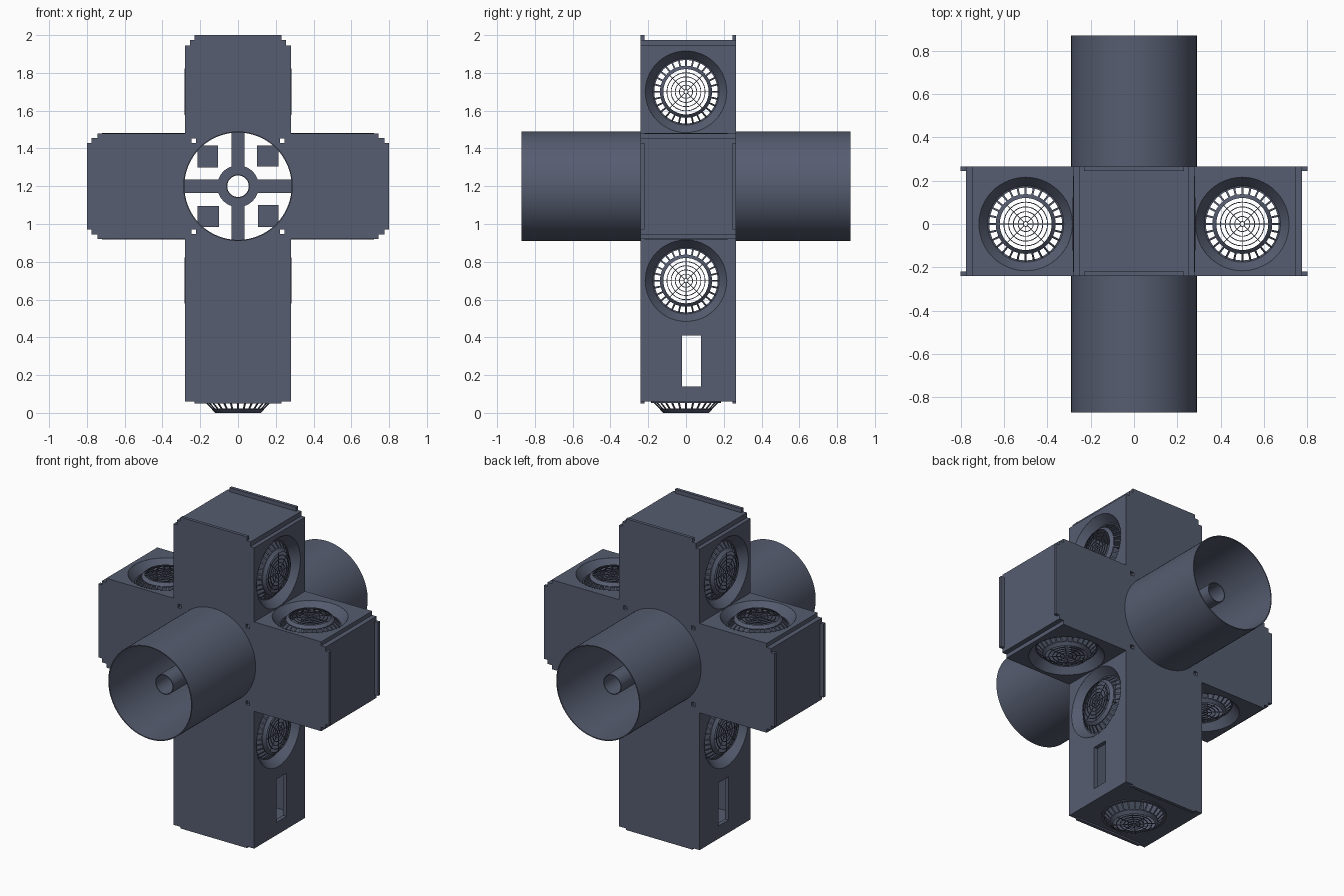
import bpy, bmesh, math
from mathutils import Matrix, Vector

cube = bpy.data.objects.get("Cube")
if cube:
    bpy.data.objects.remove(cube, do_unlink=True)

slate = bpy.data.materials.new("slate grey paint")
slate.use_nodes = True
slate.diffuse_color = (0.093, 0.109, 0.162, 1)
slate.node_tree.nodes["Principled BSDF"].inputs["Base Color"].default_value = slate.diffuse_color

CENTRE = Matrix.Translation((0, 0, 1.2))
FRONT, BACK = -0.24, 0.265      # outer faces of the two cover plates
SKIN = 0.02                     # cover plate thickness
HALF = 0.28                     # half width of an arm
WALL = 0.025


def finish(name, bm, matrix, smooth=False):
    bmesh.ops.recalc_face_normals(bm, faces=bm.faces)
    mesh = bpy.data.meshes.new(name)
    bm.to_mesh(mesh)
    bm.free()
    mesh.materials.append(slate)
    if smooth:
        mesh.shade_smooth()
        mesh.set_sharp_from_angle(angle=math.radians(30))
    return place(name, mesh, matrix)


def place(name, mesh, matrix):
    obj = bpy.data.objects.new(name, mesh)
    obj.matrix_world = matrix
    bpy.context.collection.objects.link(obj)
    return obj


def circle(radius, cx=0, cy=0, n=64):
    return [(cx + radius * math.cos(math.tau * i / n), cy + radius * math.sin(math.tau * i / n))
            for i in range(n)]


def rect(x0, x1, y0, y1):
    return [(x0, y0), (x1, y0), (x1, y1), (x0, y1)]


def sheet(name, loops, depth, matrix, smooth=False):
    """Flat outline with holes, extruded along local z."""
    bm = bmesh.new()
    edges = []
    for loop in loops:
        vs = [bm.verts.new((x, y, 0)) for x, y in loop]
        edges += [bm.edges.new((vs[i - 1], vs[i])) for i in range(len(vs))]
    bmesh.ops.triangle_fill(bm, use_beauty=True, edges=edges)
    out = bmesh.ops.extrude_face_region(bm, geom=bm.faces[:], use_keep_orig=True)
    moved = [v for v in out["geom"] if isinstance(v, bmesh.types.BMVert)]
    bmesh.ops.translate(bm, verts=moved, vec=(0, 0, depth))
    return finish(name, bm, matrix, smooth)


def box(name, x, y, z, matrix):
    return sheet(name, [rect(*x, *y)], z[1] - z[0], matrix @ Matrix.Translation((0, 0, z[0])))


def lathe(bm, profile, n=48):
    """Closed (radius, height) profile turned about local z."""
    rings = [[bm.verts.new((x, y, h)) for x, y in circle(r, n=n)] for r, h in profile]
    for k, ring in enumerate(rings):
        prev = rings[k - 1]
        for i in range(n):
            bm.faces.new((prev[i - 1], prev[i], ring[i], ring[i - 1]))


def band(bm, r0, h0, r1, h1, thick=0.006, n=48):
    lathe(bm, [(r0, h0), (r1, h1), (r1, h1 - thick), (r0, h0 - thick)], n)


def spokes(bm, count, start, end, width, thick=0.006):
    (r0, h0), (r1, h1) = start, end
    for i in range(count):
        turn = Matrix.Rotation(math.tau * i / count, 3, 'Z')
        upper, lower = [[bm.verts.new(turn @ Vector((r, s * width / 2, h - d)))
                         for r, h, s in ((r0, h0, -1), (r1, h1, -1), (r1, h1, 1), (r0, h0, 1))]
                        for d in (0, thick)]
        bm.faces.new(upper)
        bm.faces.new(lower)
        for k in range(4):
            bm.faces.new((upper[k - 1], upper[k], lower[k], lower[k - 1]))


# Fan grille: slanted bars rising to a flat wire guard
bm = bmesh.new()
band(bm, 0.185, 0, 0.168, 0)
spokes(bm, 28, (0.172, 0), (0.134, 0.038), 0.009)
band(bm, 0.138, 0.036, 0.120, 0.053)
for r in (0.100, 0.078, 0.056, 0.034, 0.010):
    band(bm, r + 0.003, 0.053, r - 0.001, 0.053, 0.004, 32)
spokes(bm, 8, (0.122, 0.053), (0.010, 0.053), 0.004, 0.004)
grille = finish("bottom_grille", bm, CENTRE @ Matrix.Rotation(math.pi, 4, 'Y')
                @ Matrix.Translation((0, 0, 1.147))).data

# Four arms: side walls, recessed dishes, grilles and end caps
SIDE = Matrix(((0, 0, 1, 0), (1, 0, 0, 0), (0, 1, 0, 0), (0, 0, 0, 1)))
inner_y = (FRONT + SKIN, BACK - SKIN)
for k, arm in enumerate(("top", "left", "bottom", "right")):
    frame = CENTRE @ Matrix.Rotation(k * math.pi / 2, 4, 'Y')
    length = 1.125 if arm == "bottom" else 0.745
    for s, side in ((1, "a"), (-1, "b")):
        label = arm + "_arm_" + side
        loops = [rect(*inner_y, HALF - WALL, length), circle(0.215, 0, 0.5)]
        if arm == "bottom":
            loops.append(rect(-0.02, 0.08, 0.79, 1.06))
        base = HALF - WALL if s > 0 else -HALF
        sheet(label + "_wall", loops, WALL, frame @ Matrix.Translation((base, 0, 0)) @ SIDE)
        mount = frame @ Matrix.Translation((s * HALF, 0, 0.5)) @ Matrix.Rotation(s * math.pi / 2, 4, 'Y')
        bm = bmesh.new()
        lathe(bm, [(0.216, 0.001), (0.176, -0.05), (0.181, -0.05), (0.221, 0.001)])
        finish(label + "_dish", bm, mount, True)
        place(label + "_grille", grille, mount @ Matrix.Translation((0, 0, -0.05)))
    if arm == "bottom":
        sheet("base_panel", [rect(-HALF, HALF, *inner_y), circle(0.172)], SKIN,
              frame @ Matrix.Translation((0, 0, 1.12)))
    else:
        box(arm + "_end_cap", (-0.255, 0.255), inner_y, (0.73, 0.775), frame)

# Cross shaped cover plates with stepped ends and a round opening
outline = []
for k in range(4):
    steps = [(HALF, HALF), (HALF, 0.745), (0.255, 0.745), (0.255, 0.775), (0.23, 0.775), (0.23, 0.8)]
    if k == 2:
        steps = [(HALF, HALF), (HALF, 1.14), (0.23, 1.14), (0.23, 1.15)]
    ends = [(-x, y) for x, y in steps[1:]] + steps[:0:-1] + steps[:1]
    c, s = round(math.cos(k * math.pi / 2)), round(math.sin(k * math.pi / 2))
    outline += [(x * c + y * s, y * c - x * s) for x, y in ends]
holes = [circle(0.285)] + [rect(x - 0.012, x + 0.012, z - 0.012, z + 0.012)
                           for x in (-0.235, 0.235) for z in (-0.24, 0.24)]
UPRIGHT = Matrix.Rotation(math.pi / 2, 4, 'X')      # local z runs towards the front


def at_y(y):
    return CENTRE @ Matrix.Translation((0, y, 0)) @ UPRIGHT


sheet("front_cover", [outline] + holes, SKIN, at_y(FRONT + SKIN))
sheet("back_cover", [outline] + holes, SKIN, at_y(BACK))

# Round hoods, centre pipe and its spider mounts
sheet("front_hood", [circle(0.29, n=96), circle(0.284, n=96)], 0.87 + FRONT + 0.01, at_y(FRONT + 0.01), True)
sheet("back_hood", [circle(0.29, n=96), circle(0.284, n=96)], 0.87 - BACK + 0.01, at_y(0.87), True)
sheet("centre_pipe", [circle(0.062), circle(0.057)], 1.46, at_y(0.73), True)
for name, y in (("front", -0.2), ("back", 0.22)):
    sheet(name + "_hub", [circle(0.11), circle(0.06)], 0.015, at_y(y), True)
    for k in range(4):
        turn = at_y(y) @ Matrix.Rotation(k * math.pi / 2, 4, 'Z')
        box(name + "_strut", (0.1, 0.3), (-0.035, 0.035), (0, 0.015), turn)
        box(name + "_corner_bracket", (0.1, 0.215), (0.105, 0.215), (0, 0.015), turn)
